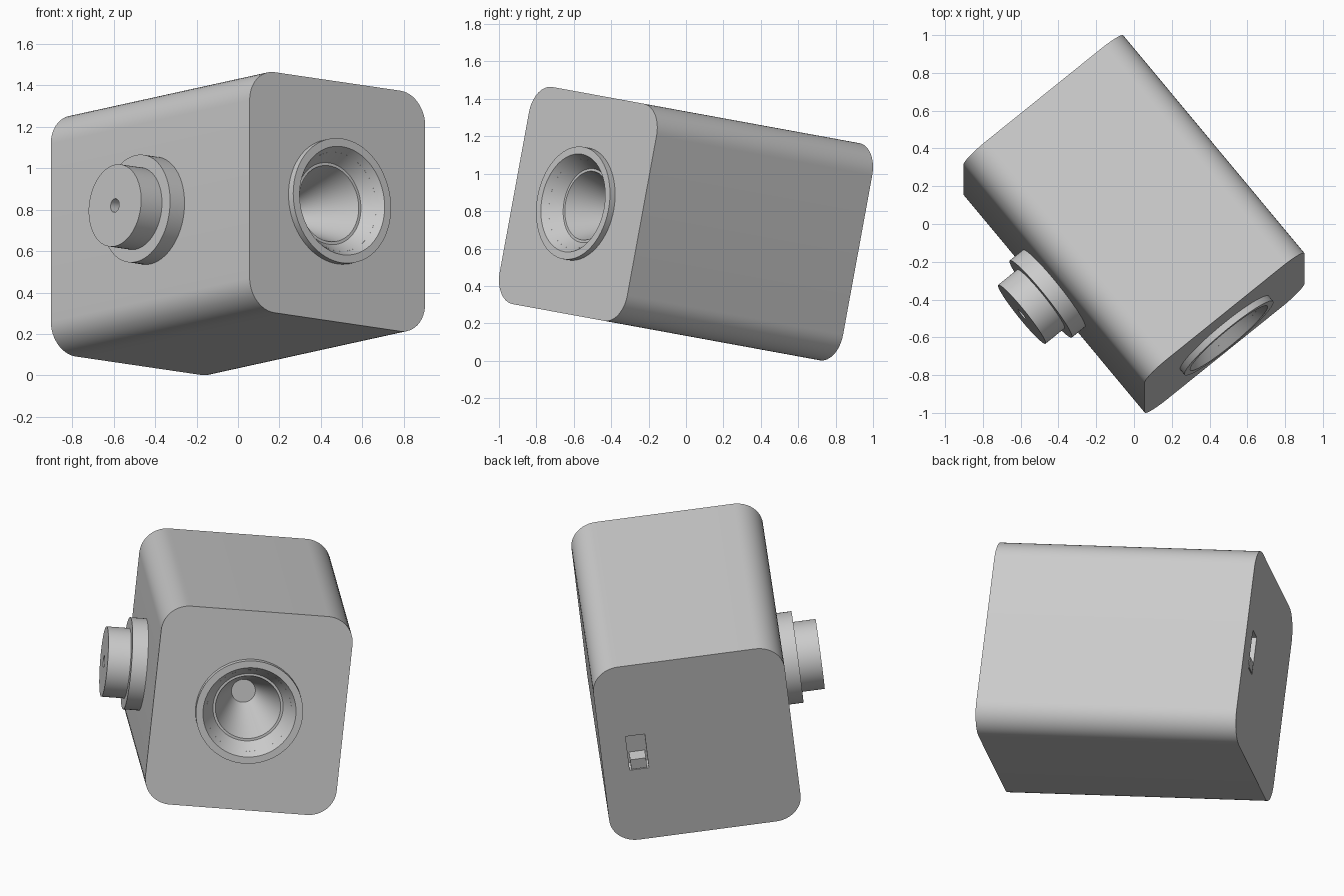
import bpy
import bmesh
import math
from mathutils import Matrix, Vector

cube = bpy.data.objects.get("Cube")
if cube:
    bpy.data.objects.remove(cube, do_unlink=True)

WIDTH, LENGTH, HEIGHT, CORNER = 1.095, 1.515, 1.18, 0.155
FRONT, BACK, SIDE = -LENGTH / 2, LENGTH / 2, -WIDTH / 2

# Tilted frame: side, back and up directions of the housing
up = Vector((0, 0.18, 0.984)).normalized()
side = Vector((0.774, 0.623, -0.114))
side = (side - up * side.dot(up)).normalized()
back = up.cross(side)
FRAME = Matrix.Translation((0, 0, 0.733)) @ Matrix((side, back, up)).transposed().to_4x4()

grey = bpy.data.materials.new("light_grey")
grey.use_nodes = True
COLOUR = (0.6, 0.6, 0.6, 1)
grey.diffuse_color = COLOUR
grey.node_tree.nodes["Principled BSDF"].inputs["Base Color"].default_value = COLOUR


def make_object(name, bm):
    bmesh.ops.recalc_face_normals(bm, faces=bm.faces)
    mesh = bpy.data.meshes.new(name)
    bm.to_mesh(mesh)
    bm.free()
    mesh.materials.append(grey)
    obj = bpy.data.objects.new(name, mesh)
    bpy.context.collection.objects.link(obj)
    obj.matrix_world = FRAME
    return obj


def box(name, size, centre, corner=0):
    bm = bmesh.new()
    bmesh.ops.create_cube(bm, size=1)
    bmesh.ops.scale(bm, vec=size, verts=bm.verts)
    if corner:
        long_edges = [e for e in bm.edges
                      if abs(e.verts[0].co.y - e.verts[1].co.y) > 0.01]
        bmesh.ops.bevel(bm, geom=long_edges, offset=corner, segments=12,
                        profile=0.5, affect='EDGES')
    bmesh.ops.translate(bm, vec=centre, verts=bm.verts)
    return make_object(name, bm)


def lathe(name, profile, placement, closed=False, steps=72):
    """Revolve (radius, height) points; open profiles get flat end caps."""
    bm = bmesh.new()
    rings = []
    for radius, height in profile:
        angles = [math.tau * i / steps for i in range(steps)]
        rings.append([bm.verts.new((radius * math.cos(a), radius * math.sin(a), height))
                      for a in angles])
    pairs = list(zip(rings, rings[1:]))
    if closed:
        pairs.append((rings[-1], rings[0]))
    else:
        bm.faces.new(rings[0])
        bm.faces.new(rings[-1])
    for low, high in pairs:
        for i in range(steps):
            j = (i + 1) % steps
            bm.faces.new((low[i], low[j], high[j], high[i]))
    bmesh.ops.transform(bm, matrix=placement, verts=bm.verts)
    return make_object(name, bm)


def cut(target, cutter):
    cutter.hide_render = True
    bpy.context.view_layer.objects.active = target
    mod = target.modifiers.new("cut", 'BOOLEAN')
    mod.operation = 'DIFFERENCE'
    mod.solver = 'EXACT'
    mod.object = cutter
    bpy.ops.object.modifier_apply(modifier=mod.name)
    bpy.data.objects.remove(cutter, do_unlink=True)


# Placements whose z axis points out of the front face and out of the knob side
out_front = Matrix.Translation((0, FRONT, 0)) @ Matrix.Rotation(math.pi / 2, 4, 'X')
out_side = Matrix.Translation((SIDE, 0, 0)) @ Matrix.Rotation(-math.pi / 2, 4, 'Y')

# Housing with rounded long edges
housing = box("housing", (WIDTH, LENGTH, HEIGHT), (0, 0, 0), CORNER)

# Stepped funnel opening in the front
funnel = lathe("funnel_cutter",
               [(0.265, 0.036), (0.2, -0.065), (0.186, -0.065), (0.068, -0.385)],
               out_front)
cut(housing, funnel)

# Switch slot in the back
SLOT_X = 0.342
cut(housing, box("slot_cutter", (0.11, 0.2, 0.23), (SLOT_X, BACK + 0.02, 0)))
switch = box("switch", (0.09, 0.084, 0.065), (SLOT_X, BACK - 0.04, -0.077))

# Raised rim around the funnel
rim = lathe("funnel_rim",
            [(0.305, 0), (0.305, 0.036), (0.265, 0.036), (0.242, 0)],
            out_front, closed=True)

# Side knob: wide flange, then a narrower cap with a small centre hole
flange = lathe("knob_flange", [(0.262, -0.01), (0.262, 0.09)], out_side)
knob = lathe("knob", [(0.2, 0.08), (0.2, 0.22), (0.033, 0.22), (0.033, 0.12)], out_side)

# Smooth curved walls, keep the sharp edges
bpy.ops.object.select_all(action='DESELECT')
for obj in (housing, switch, rim, flange, knob):
    obj.select_set(True)
bpy.context.view_layer.objects.active = housing
bpy.ops.object.shade_smooth_by_angle(angle=math.radians(25))
